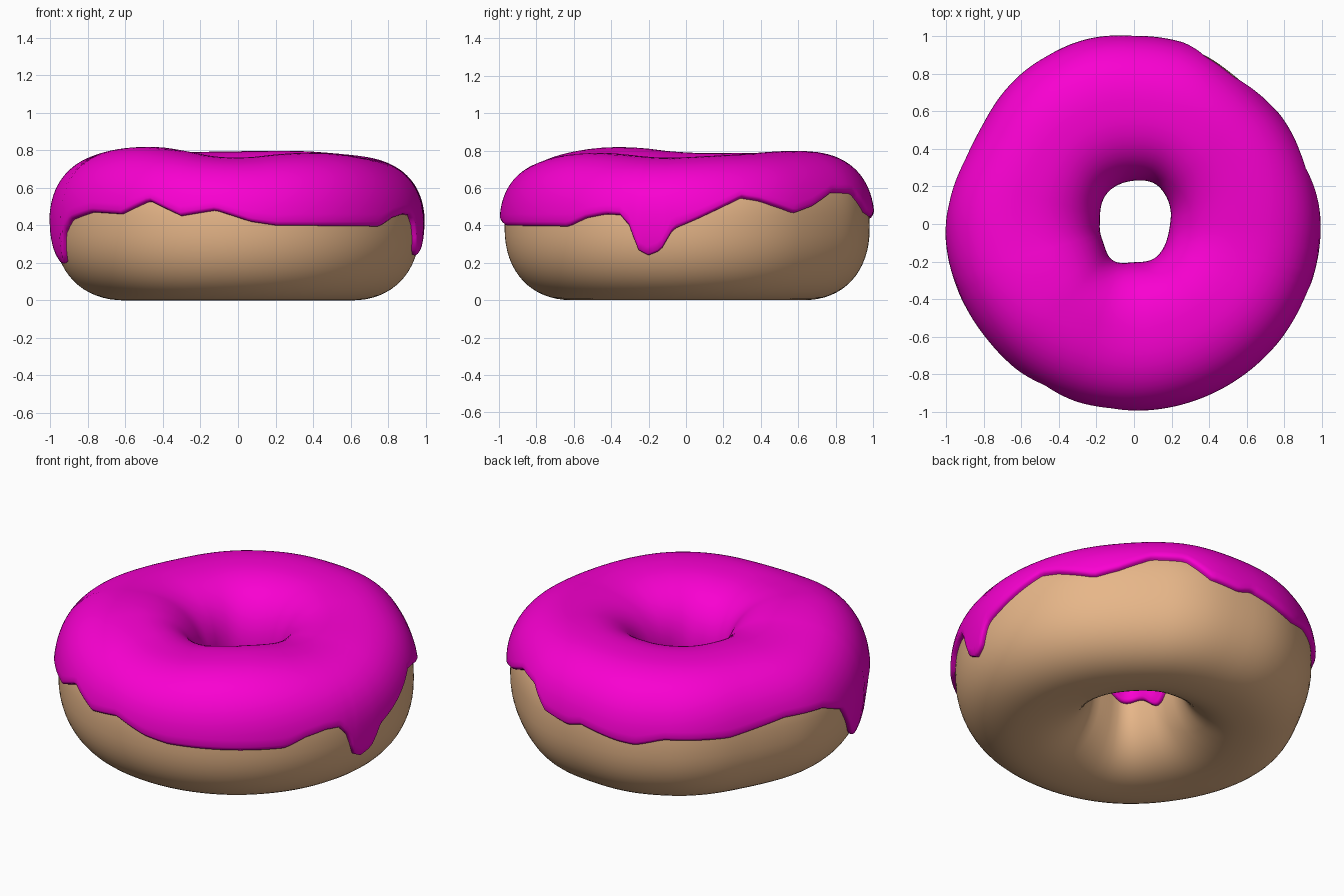
import bpy, bmesh
from math import sin, cos, asin, radians, pi, copysign

if "Cube" in bpy.data.objects:
    bpy.data.objects.remove(bpy.data.objects["Cube"])

SEG = 240          # steps around the ring
TH = 0.027         # icing thickness
ZC = 0.395         # height of the ring's mid line
PT, PB = 2.4, 2.25  # roundness exponents of the upper and lower half

# Values around the ring: (angle in degrees, value)
OUTER = [(0, .997), (26, .985), (50, .968), (73, 1.015), (88, 1.0), (102, 1.025), (116, 1.01),
         (129, 1.01), (138, .98), (155, .96), (170, 1.0), (184, 1.01), (210, 1.0), (240, 1.0),
         (270, .997), (315, .995)]
HOLE = [(0, .19), (63, .245), (90, .23), (130, .22), (172, .18), (213, .19), (240, .23),
        (270, .20), (300, .215), (340, .19)]
TOP = [(0, .765), (30, .78), (60, .80), (120, .79), (180, .785), (212, .825), (235, .81),
       (265, .75), (300, .79), (325, .785), (345, .755)]
EDGE = [(3, .43), (12, .50), (18, .545), (24, .53), (37, .465), (45, .50), (56, .575), (67, .57),
        (75, .47), (85, .445), (90, .47), (103, .43), (109, .42), (118, .46), (139, .45),
        (159, .50), (174, .49), (183, .43), (190, .25), (194, .20), (197, .21), (201, .36),
        (206, .43), (218, .47), (231, .46), (241, .53), (252, .45), (263, .48), (274, .42),
        (282, .40), (320, .395), (327, .44), (334, .46), (339, .455), (342, .40), (345, .27),
        (348, .245), (352, .27), (356, .38)]


def lookup(table, deg):
    """Linear interpolation around the full circle."""
    deg %= 360
    pts = [(table[-1][0] - 360, table[-1][1])] + table + [(table[0][0] + 360, table[0][1])]
    for (a, u), (b, v) in zip(pts, pts[1:]):
        if a <= deg <= b:
            return u + (v - u) * (deg - a) / (b - a)


def soft(table, deg, w=9):
    return sum(lookup(table, deg + w * k / 4) for k in range(-4, 5)) / 9


def spow(v, p):
    return copysign(abs(v) ** p, v)


def section(deg, t, off):
    """Point on the dough's cross-section, pushed outwards by off."""
    ro, ri = soft(OUTER, deg) - TH, soft(HOLE, deg) + TH
    a = (ro - ri) / 2 + off
    up = sin(t) > 0
    b = (soft(TOP, deg, 14) - TH - ZC if up else ZC) + off
    p = 2 / (PT if up else PB)
    r = (ro + ri) / 2 + a * spow(cos(t), p)
    th = radians(deg)
    return r * cos(th), r * sin(th), ZC + b * spow(sin(t), p)


def edge_angle(deg, z):
    """Section angle at which the dough reaches height z."""
    b, p = (soft(TOP, deg, 14) - TH - ZC, PT) if z > ZC else (ZC, PB)
    return asin(spow((z - ZC) / b, p / 2))


def ring_mesh(name, rows, closed, color):
    bm = bmesh.new()
    grid = [[bm.verts.new(c) for c in row] for row in rows]
    n = len(grid[0])
    for i in range(len(grid)):
        A, B = grid[i], grid[(i + 1) % len(grid)]
        for j in range(n if closed else n - 1):
            k = (j + 1) % n
            bm.faces.new((A[j], B[j], B[k], A[k])).smooth = True
    me = bpy.data.meshes.new(name)
    bm.to_mesh(me)
    bm.free()
    mat = bpy.data.materials.new(name + "_color")
    mat.diffuse_color = color
    mat.use_nodes = True
    mat.node_tree.nodes["Principled BSDF"].inputs["Base Color"].default_value = mat.diffuse_color
    me.materials.append(mat)
    ob = bpy.data.objects.new(name, me)
    bpy.context.collection.objects.link(ob)


angles = [360 * i / SEG for i in range(SEG)]

# Dough ring
ring_mesh("dough", [[section(d, 2 * pi * j / 64, 0) for j in range(64)] for d in angles],
          True, (0.80, 0.47, 0.25, 1))

# Icing: shell over the top with a rounded, dripping edge tucked into the dough
LIP = [(0, -.008), (0.0, .012), (.012, .021), (.035, TH)]
rows = []
for d in angles:
    t0 = edge_angle(d, lookup(EDGE, d))
    t1 = pi - edge_angle(d, .35 + .03 * sin(radians(3 * d + 40)) + .02 * sin(radians(7 * d)))
    row = [section(d, t0 + s, o) for s, o in LIP]
    a, b = t0 + .035, t1 - .035
    row += [section(d, a + (b - a) * j / 40, TH) for j in range(1, 40)]
    row += [section(d, t1 - s, o) for s, o in reversed(LIP)]
    rows.append(row)
ring_mesh("icing", rows, False, (0.95, 0.0, 0.64, 1))
